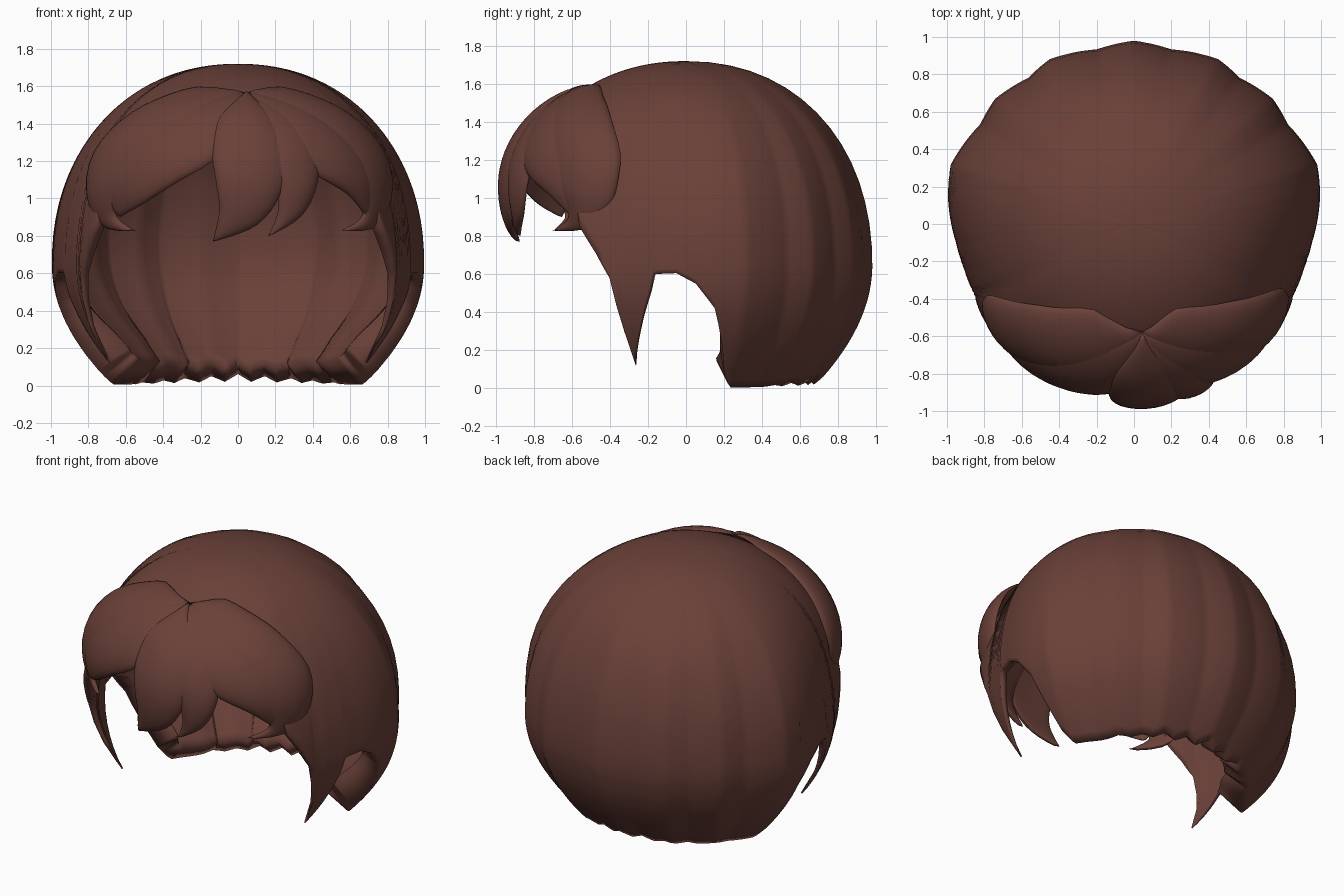
import bpy, bmesh, math
from mathutils import Vector

if "Cube" in bpy.data.objects:
    bpy.data.objects.remove(bpy.data.objects["Cube"])

hair = bpy.data.materials.new("chestnut brown")
hair.use_nodes = True
colour = (0.143, 0.052, 0.04, 1)
hair.diffuse_color = colour
bsdf = hair.node_tree.nodes["Principled BSDF"]
bsdf.inputs["Base Color"].default_value = colour
bsdf.inputs["Roughness"].default_value = 0.8


def lookup(table, x):
    """Straight-line interpolation in a list of (x, value) pairs."""
    for (a, p), (b, q) in zip(table, table[1:]):
        if x <= b:
            return p + (q - p) * (x - a) / (b - a)
    return table[-1][1]


def spline(pts, t):
    """Catmull-Rom curve through the points, t from 0 to 1."""
    n = len(pts) - 1
    i = min(int(t * n), n - 1)
    f = t * n - i
    p0, p1, p2, p3 = (Vector(pts[min(max(k, 0), n)]) for k in range(i - 1, i + 3))
    return 0.5 * (2 * p1 + (p2 - p0) * f + (2 * p0 - 5 * p1 + 4 * p2 - p3) * f**2
                  + (3 * p1 - p0 - 3 * p2 + p3) * f**3)


def grid_object(name, rows, closed):
    """Skin neighbouring rows of points with smooth faces."""
    bm = bmesh.new()
    verts = [[bm.verts.new(p) for p in row] for row in rows]
    for a, b in zip(verts, verts[1:]):
        for j in range(len(a) - 1):
            bm.faces.new((a[j], b[j], b[j + 1], a[j + 1]))
    bmesh.ops.remove_doubles(bm, verts=bm.verts, dist=0.0005)
    if closed:
        bmesh.ops.recalc_face_normals(bm, faces=bm.faces)
    mesh = bpy.data.meshes.new(name)
    bm.to_mesh(mesh)
    bm.free()
    obj = bpy.data.objects.new(name, mesh)
    bpy.context.collection.objects.link(obj)
    mesh.materials.append(hair)
    bpy.ops.object.select_all(action="DESELECT")
    obj.select_set(True)
    bpy.context.view_layer.objects.active = obj
    bpy.ops.object.shade_smooth_by_angle(angle=math.radians(50))
    return obj


# Cap: plan radius and lower hem, by degrees from the back
RADIUS = [(0, .98), (12, .955), (27, .99), (36, .965), (48, 1.0), (57, .98), (72, 1.03),
          (81, 1.008), (96, .957), (105, .94), (114, .935), (126, .965), (180, .98)]
HEM = [(72, .02), (75, .08), (78, .25), (81, .42), (87, .55), (93, .605), (100.5, .6),
       (102, .5), (106.5, .3), (111, .12), (112.5, .3), (115.5, .58), (120, .71),
       (126, .85), (132, 1.15), (141, 1.34), (156, 1.45), (180, 1.49)]
MID, RISE, FULL = 0.65, 1.07, 0.94


def cap_point(angle, s):
    if s < 1:
        r = math.sin(s * math.pi / 2) ** FULL
        z = MID + RISE * math.cos(s * math.pi / 2) ** FULL
    else:
        r, z = 1 - 0.32 * (s - 1) ** 2, MID * (2 - s)
    r *= 1 + (lookup(RADIUS, abs(angle)) - 1) * min(1, s * 1.2)
    a = math.radians(angle)
    return (r * math.sin(a), r * math.cos(a), z)


columns = []
for k in range(-120, 121):
    angle = k * 1.5
    if abs(angle) < 72:
        # Nape is ragged in the middle and even at the corners
        ragged = 0.04 * max(0, 1 - abs(angle) / 60)
        hem = 0.005 + ragged * (0.4 + abs((abs(angle) / 6) % 2 - 1))
    else:
        hem = lookup(HEM, abs(angle))
    if hem < MID:
        end = 1 + (MID - hem) / MID
    else:
        end = math.acos(((hem - MID) / RISE) ** (1 / FULL)) * 2 / math.pi
    columns.append([cap_point(angle, end * j / 28) for j in range(29)])
cap = grid_object("hair_cap", columns, False)
if sum(p.normal.z * p.area for p in cap.data.polygons) < 0:
    cap.data.flip_normals()

# The cap thickens toward the nape corners and thins out along the side locks
group = cap.vertex_groups.new(name="thickness")
for v in cap.data.vertices:
    low = min(1, max(0, (0.75 - v.co.z) / 0.6))
    angle = math.degrees(math.atan2(abs(v.co.x), v.co.y))
    if angle < 92:
        weight = 0.3 + low * (0.25 + 0.45 * min(1, angle / 70))
    else:
        weight = 0.3 - 0.25 * low
    group.add([v.index], weight, "REPLACE")
solid = cap.modifiers.new("thickness", "SOLIDIFY")
solid.thickness = 0.2
solid.offset = -1
solid.vertex_group = group.name


# Fringe: strands lie on a rounded surface, placed by (degrees from front, height)
def fringe_point(angle, z, lift):
    k = (z - 1.05) / (0.6 if z > 1.05 else 0.7)
    k = math.sqrt(max(0.02, 1 - k * k))
    a = math.radians(angle)
    p = Vector((0.83 * k * math.sin(a), -0.735 * k * math.cos(a), z - 1.05))
    n = Vector((p.x / 0.69, p.y / 0.55, p.z / 0.36)).normalized()
    return p + Vector((0, -0.2, 1.05)) + n * lift


def strand(name, left, right, puff, base=0.0, steps=24, across=12):
    rings = []
    for i in range(steps + 1):
        t = i / steps
        a, b = spline(left, t), spline(right, t)
        swell = math.sin(math.pi * t) ** 0.5 if 0 < i < steps else 0
        ring = []
        for j in range(2 * across + 1):
            back = j > across
            v = (2 * across - j if back else j) / across
            v = 0.5 - 0.5 * math.cos(math.pi * v)
            bulge = math.sqrt(max(0, 1 - (2 * v - 1) ** 2)) * swell
            q = a.lerp(b, v)
            ring.append(fringe_point(q.x, q.y, base + bulge * (-0.02 if back else puff)))
        rings.append(ring)
    return grid_object(name, rings, True)


PART = (6, 1.565)
SIDE = [PART, (38, 1.59), (60, 1.52), (71, 1.41), (78, 1.24), (77, 1.05), (73, .93),
        (63, .84), (45, .83)]


def mirrored(pts, squeeze):
    return [PART] + [(-a * squeeze, z) for a, z in pts[1:]]


# Side sweeps, one behind each temple
strand("left_rear_strand", SIDE,
       [PART, (16, 1.5), (28, 1.41), (38, 1.3), (45, 1.17), (50, 1.05), (54, .96),
        (54, .89), (45, .83)], 0.05)
strand("right_rear_strand", mirrored(SIDE, 0.96),
       [PART, (-4, 1.5), (-13, 1.42), (-25, 1.32), (-37, 1.2), (-46, 1.07), (-51, .97),
        (-53, .9), (-45, .83)], 0.05)

# Inner sweeps, reaching toward the parting
strand("left_front_strand",
       [PART, (38, 1.5), (52, 1.36), (60, 1.18), (61, 1.02), (57, .9)],
       [PART, (12, 1.4), (20, 1.23), (31, 1.12), (45, 1.02), (57, .9)], 0.045)
strand("right_front_strand",
       [PART, (-30, 1.52), (-45, 1.38), (-55, 1.2), (-58, 1.04), (-51, .9)],
       [PART, (-3, 1.37), (-9, 1.21), (-24, 1.08), (-38, .97), (-51, .9)], 0.045)

# Centre strands
strand("centre_left_strand",
       [PART, (30, 1.42), (32, 1.22), (30, 1.05), (24, .9), (12, .8)],
       [PART, (6, 1.4), (9, 1.22), (14, 1.05), (15, .92), (12, .8)], 0.045)
strand("centre_strand",
       [PART, (16, 1.43), (19, 1.23), (16, 1.03), (7, .86), (-10, .775)],
       [PART, (-9, 1.43), (-10, 1.25), (-8, 1.08), (-7, .93), (-10, .775)], 0.047, 0.01)
